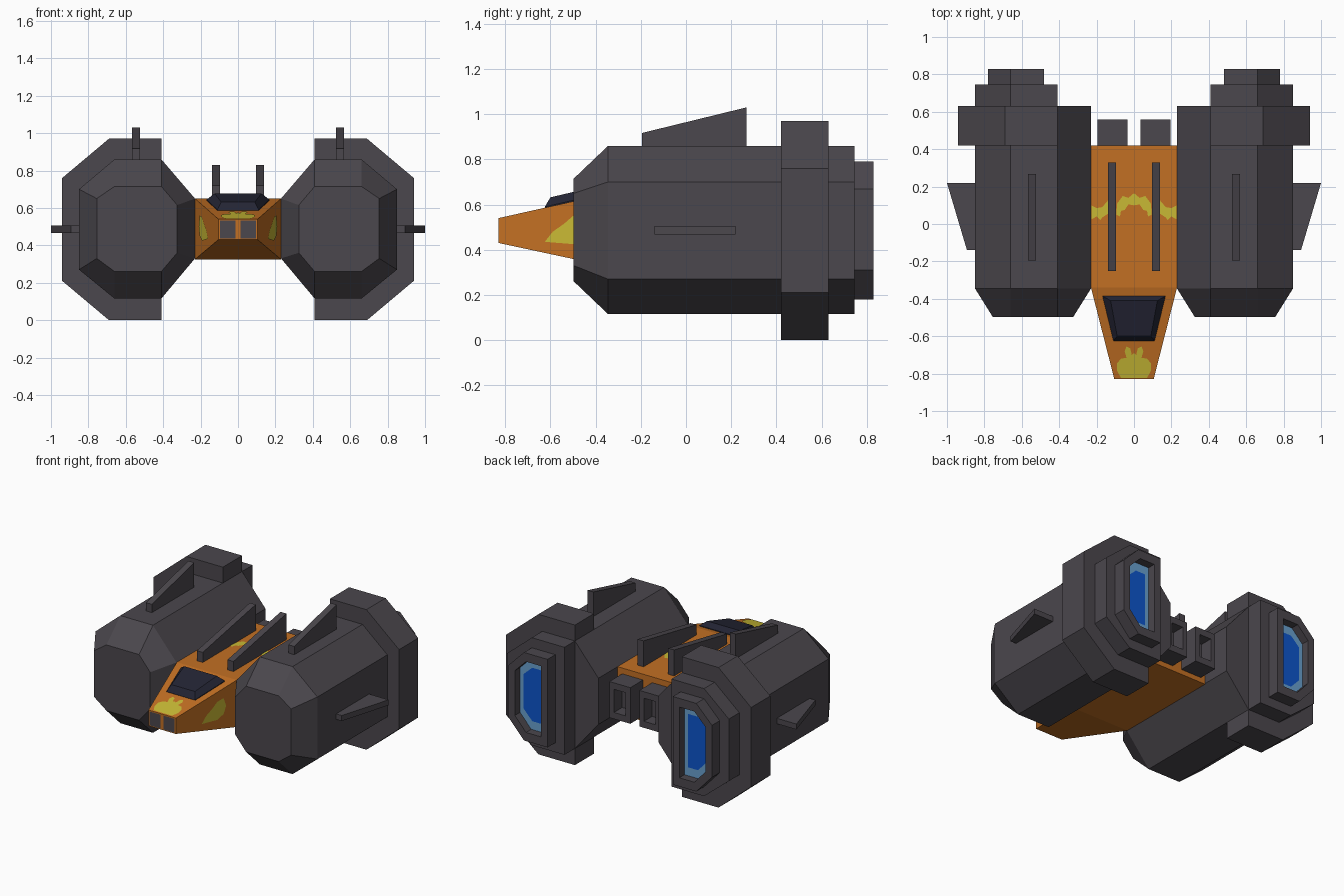
import bpy, bmesh
from mathutils import Vector

if "Cube" in bpy.data.objects:
    bpy.data.objects.remove(bpy.data.objects["Cube"])


def material(name, rgb):
    m = bpy.data.materials.new(name)
    m.diffuse_color = (*rgb, 1)
    m.use_nodes = True
    m.node_tree.nodes["Principled BSDF"].inputs["Base Color"].default_value = m.diffuse_color
    return m


GREY = material("dark grey hull", (0.070, 0.063, 0.074))
ORANGE = material("orange hull", (0.545, 0.162, 0.017))
YELLOW = material("yellow paint", (0.578, 0.485, 0.035))
NAVY = material("navy glass", (0.017, 0.018, 0.034))
BLUE = material("engine blue", (0.004, 0.091, 0.60))
PALE = material("pale engine blue", (0.141, 0.352, 0.62))


def finish(name, bm, mat, mirror):
    me = bpy.data.meshes.new(name)
    bm.to_mesh(me)
    bm.free()
    me.materials.append(mat)
    ob = bpy.data.objects.new(name, me)
    bpy.context.collection.objects.link(ob)
    if mirror:
        ob.modifiers.new("Mirror", 'MIRROR').use_mirror_merge = False
    return ob


def loft(name, loops, mat, mirror=True):
    """Skin equal-length 3D loops in order and cap both ends."""
    bm = bmesh.new()
    rows = [[bm.verts.new(p) for p in lp] for lp in loops]
    n = len(rows[0])
    for a, b in zip(rows, rows[1:]):
        for i in range(n):
            j = (i + 1) % n
            bm.faces.new((a[i], a[j], b[j], b[i]))
    bm.faces.new(rows[0])
    bm.faces.new(rows[-1])
    bmesh.ops.recalc_face_normals(bm, faces=bm.faces)
    return finish(name, bm, mat, mirror)


def plate(name, pts, out, mat):
    """Flat painted patch facing direction out, mirrored in x."""
    bm = bmesh.new()
    f = bm.faces.new([bm.verts.new(p) for p in pts])
    f.normal_update()
    if f.normal.dot(Vector(out)) < 0:
        f.normal_flip()
    return finish(name, bm, mat, True)


def at_y(y, xz):
    return [(x, y, z) for x, z in xz]


def rect(x0, x1, z0, z1):
    return [(x0, z0), (x1, z0), (x1, z1), (x0, z1)]


def half_oct(x0, xc, x1, z0, zl, zh, z1):
    """Octagon half: flat inner side, chamfered outer side."""
    return [(x0, z0), (xc, z0), (x1, zl), (x1, zh), (xc, z1), (x0, z1)]


# Engine pods
body = [(.23, .33), (.41, .115), (.66, .115), (.85, .27),
        (.85, .70), (.66, .86), (.41, .86), (.23, .65)]
cap = [(.325, .36), (.41, .26), (.66, .26), (.755, .33),
       (.755, .65), (.66, .715), (.41, .715), (.325, .615)]
loft("engine_pod", [at_y(-.497, cap), at_y(-.345, body), at_y(.63, body)], GREY)

# Stepped rear collars
collar = half_oct(.41, .69, .94, 0, .21, .76, .97)
loft("engine_collar", [at_y(.42, collar), at_y(.63, collar)], GREY)
step = half_oct(.41, .66, .85, .115, .27, .70, .86)
loft("engine_step", [at_y(.62, step), at_y(.745, step)], GREY)

# Hollow nozzle with glowing back wall
rim = half_oct(.48, .66, .78, .18, .31, .67, .79)
hole = half_oct(.53, .645, .73, .24, .335, .645, .73)
core = half_oct(.56, .635, .70, .30, .37, .61, .67)
loft("nozzle", [at_y(.74, rim), at_y(.83, rim), at_y(.83, hole), at_y(.77, hole)], GREY)
plate("nozzle_glow_edge", at_y(.773, hole), (0, 1, 0), PALE)
plate("nozzle_glow_core", at_y(.776, core), (0, 1, 0), BLUE)

# Fuselage with tapered nose
mid = rect(-.23, .23, .325, .65)
loft("fuselage", [at_y(-.83, rect(-.105, .105, .43, .54)),
                  at_y(-.34, mid), at_y(.42, mid)], ORANGE, False)

# Nose intakes
plate("nose_intake", at_y(-.832, rect(.013, .097, .437, .533)), (0, -1, 0), GREY)

# Canopy
loft("canopy", [
    [(-.11, -.625, .58), (.11, -.625, .58), (.168, -.385, .63), (-.168, -.385, .63)],
    [(-.11, -.625, .59), (.11, -.625, .59), (.168, -.385, .645), (-.168, -.385, .645)],
    [(-.09, -.60, .632), (.09, -.60, .632), (.125, -.41, .677), (-.125, -.41, .677)],
], NAVY, False)

# Rear exhaust boxes
outer, inner = rect(.035, .195, .36, .61), rect(.07, .16, .405, .565)
loft("exhaust_box", [at_y(.41, outer), at_y(.56, outer),
                     at_y(.56, inner), at_y(.47, inner)], GREY)


# Upright fins: wedge profile in y-z
def fin(name, x0, x1, yz):
    loft(name, [[(x, y, z) for y, z in yz] for x in (x0, x1)], GREY)


fin("spine_fin", .095, .14, [(-.25, .63), (.33, .63), (.33, .83), (-.25, .72)])
fin("pod_fin", .523, .568, [(-.195, .84), (.267, .84), (.267, 1.03), (-.195, .917)])

# Side fins
side = [(.82, -.14), (.893, -.14), (1.0, .22), (.82, .22)]
loft("side_fin", [[(x, y, z) for x, y in side] for z in (.467, .505)], GREY)


# Yellow paint patches following the sloped nose and flat deck
def nose_top(x, y):
    return (x, y, .543 + .2245 * (y + .83))


def nose_side(y, z):
    return (.108 + .255 * (y + .83), y, z)


def deck(x, y):
    return (x, y, .653)


plate("nose_paint", [nose_top(*p) for p in [
    (0, -.823), (.07, -.823), (.09, -.785), (.09, -.745), (.07, -.72), (.04, -.715),
    (.05, -.68), (.04, -.655), (.02, -.665), (.012, -.70), (0, -.69)]], (0, 0, 1), YELLOW)
plate("cheek_paint", [nose_side(*p) for p in [
    (-.625, .435), (-.50, .425), (-.45, .45), (-.43, .50), (-.45, .56),
    (-.50, .55), (-.54, .515), (-.59, .48)]], (1, 0, 0), YELLOW)
plate("deck_paint_centre", [deck(*p) for p in [
    (0, .10), (.03, .105), (.05, .075), (.07, .07), (.075, .04), (.095, .05),
    (.09, .11), (.06, .15), (.03, .14), (0, .165)]], (0, 0, 1), YELLOW)
plate("deck_paint_side", [deck(*p) for p in [
    (.14, .055), (.17, .035), (.18, .02), (.20, .04), (.228, .025), (.228, .10),
    (.20, .085), (.17, .09), (.14, .125)]], (0, 0, 1), YELLOW)
